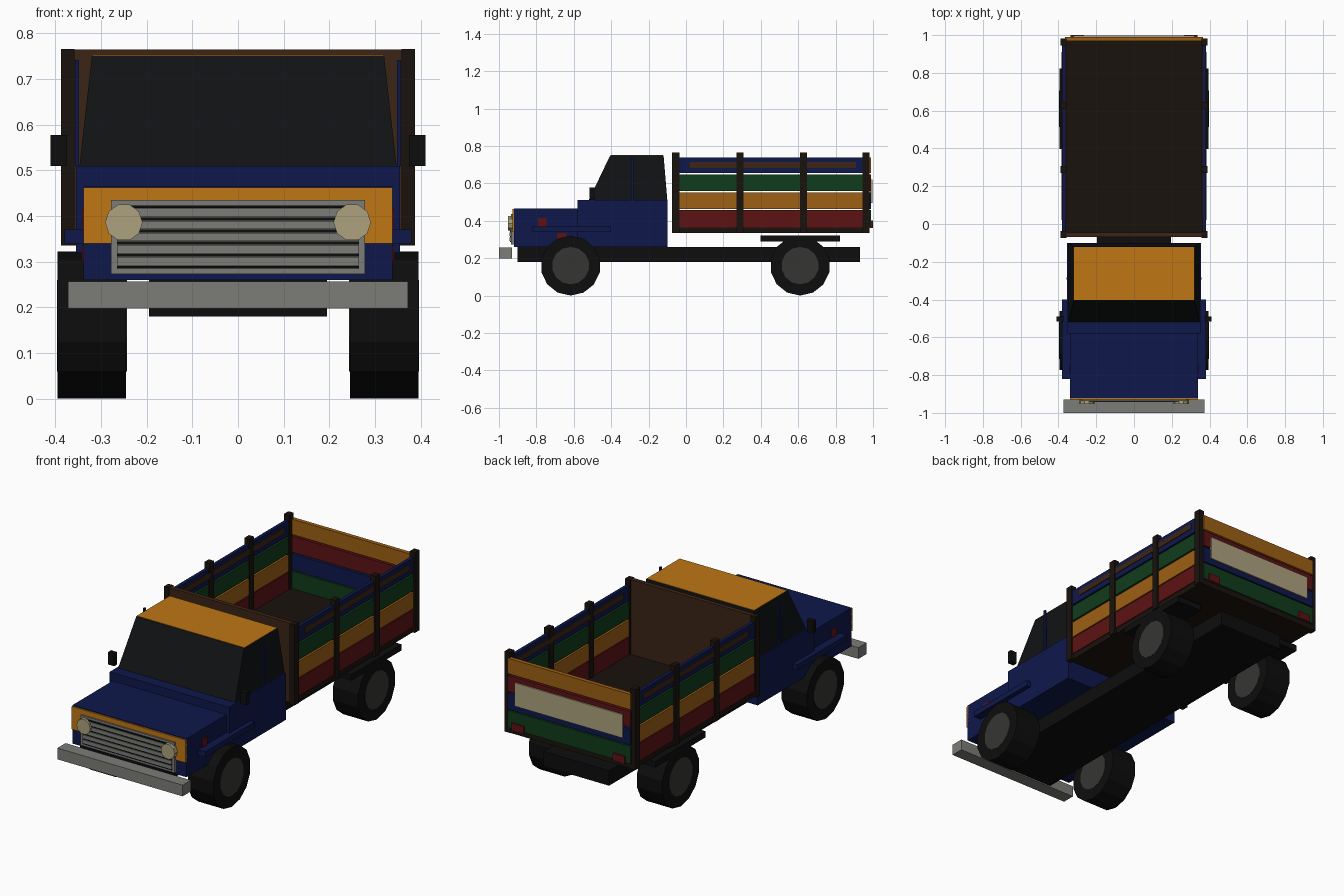
import bpy, bmesh, math
from mathutils import Matrix

if "Cube" in bpy.data.objects:
    bpy.data.objects.remove(bpy.data.objects["Cube"])

COLORS = {
    "blue": (0.0045, 0.009, 0.072), "orange": (0.52, 0.18, 0.007), "ochre": (0.34, 0.115, 0.007),
    "red": (0.11, 0.006, 0.007), "green": (0.005, 0.045, 0.011), "brown": (0.045, 0.018, 0.008),
    "dark_brown": (0.010, 0.006, 0.004), "black": (0.004, 0.004, 0.004),
    "glass": (0.005, 0.006, 0.0065), "cream": (0.42, 0.36, 0.21),
    "steel": (0.20, 0.20, 0.185), "hub_grey": (0.036, 0.036, 0.033),
}
MATS = {}
for key, rgb in COLORS.items():
    MATS[key] = bpy.data.materials.new(key)
    MATS[key].diffuse_color = (*rgb, 1)


def finish(name, bm, color):
    bmesh.ops.recalc_face_normals(bm, faces=bm.faces[:])
    me = bpy.data.meshes.new(name)
    bm.to_mesh(me)
    bm.free()
    me.materials.append(MATS[color])
    ob = bpy.data.objects.new(name, me)
    bpy.context.collection.objects.link(ob)
    return ob


def box(name, x, y, z, color):
    """Box from (min, max) ranges."""
    bm = bmesh.new()
    bmesh.ops.create_cube(bm, size=1)
    for v in bm.verts:
        for i, (a, b) in enumerate((x, y, z)):
            v.co[i] = a if v.co[i] < 0 else b
    return finish(name, bm, color)


def pair(name, x, y, z, color):
    """Same box on both sides of the truck."""
    box(name + "_right", x, y, z, color)
    box(name + "_left", (-x[1], -x[0]), y, z, color)


def cylinder(name, center, radius, depth, sides, axis, start, color):
    """Prism along X or Y whose first corner sits at angle start above horizontal."""
    bm = bmesh.new()
    rings = []
    for d in (-depth / 2, depth / 2):
        ring = []
        for i in range(sides):
            a = start + 2 * math.pi * i / sides
            u, w = radius * math.cos(a), radius * math.sin(a)
            ring.append(bm.verts.new((d, u, w) if axis == "X" else (u, d, w)))
        bm.faces.new(ring)
        rings.append(ring)
    for i in range(sides):
        j = (i + 1) % sides
        bm.faces.new((rings[0][i], rings[0][j], rings[1][j], rings[1][i]))
    bmesh.ops.transform(bm, matrix=Matrix.Translation(center), verts=bm.verts[:])
    return finish(name, bm, color)


# chassis and bumper
box("chassis", (-.195, .195), (-.90, .93), (.18, .26), "black")
box("front_bumper", (-.372, .372), (-1.0, -.93), (.197, .257), "steel")

# wheels with hubs showing on both faces
for s, side in ((1, "right"), (-1, "left")):
    for y, end in ((-.617, "front"), (.61, "rear")):
        cylinder(f"{end}_{side}_wheel", (s * .32, y, .16), .16, .15, 14, "X", math.pi / 2, "black")
        cylinder(f"{end}_{side}_hub", (s * .32, y, .16), .10, .153, 14, "X", math.pi / 2, "hub_grey")

# cab and hood
box("hood", (-.338, .338), (-.92, -.57), (.26, .466), "blue")
box("cab_body", (-.355, .355), (-.58, -.10), (.26, .51), "blue")
box("nose_panel", (-.338, .338), (-.928, -.915), (.34, .462), "orange")
pair("front_fender", (.33, .38), (-.82, -.40), (.34, .37), "blue")
pair("side_marker", (.33, .342), (-.79, -.745), (.37, .415), "red")
pair("lower_marker", (.33, .342), (-.69, -.64), (.30, .335), "red")

# tapered cab glass
glass = box("cab_windows", (-.347, .347), (-.52, -.10), (.51, .75), "glass")
for v in glass.data.vertices:
    if v.co.z > .7:
        v.co.x *= .32 / .347
        v.co.y = -.405 if v.co.y < -.3 else -.12
box("roof_panel", (-.319, .319), (-.402, -.122), (.745, .752), "orange")
pair("door_pillar", (.348, .357), (-.294, -.282), (.51, .742), "blue")
pair("mirror", (.374, .41), (-.515, -.49), (.51, .577), "black")

# grille and headlights
box("grille", (-.278, .278), (-.936, -.92), (.273, .435), "steel")
for i in range(6):
    z = .288 + i * .0264
    box(f"grille_slot_{i}", (-.265, .265), (-.941, -.93), (z - .003, z + .003), "black")
    if i < 5:
        box(f"grille_bar_{i}", (-.265, .265), (-.943, -.93), (z + .004, z + .0224), "steel")
for s, side in ((1, "right"), (-1, "left")):
    cylinder(f"headlight_{side}", (s * .25, -.936, .386), .041, .034, 10, "Y", 0, "cream")

# cargo bed floor, headboard and rear fenders
box("bed_floor", (-.375, .375), (-.06, .98), (.335, .365), "dark_brown")
box("headboard", (-.375, .375), (-.068, -.045), (.34, .765), "brown")
pair("rear_fender", (.245, .395), (.397, .823), (.29, .322), "black")

# coloured planks on the sides and tailgate
ROWS = [(.365, .458), (.464, .551), (.56, .646), (.655, .737)]
for i, (z, c) in enumerate(zip(ROWS, ("red", "ochre", "green", "blue"))):
    pair(f"side_plank_{i}", (.362, .38), (-.06, .975), z, c)
for i, (z, c) in enumerate(zip(ROWS, ("green", "blue", "red", "ochre"))):
    box(f"tailgate_plank_{i}", (-.365, .365), (.968, .99), z, c)
pair("side_stripe", (.358, .384), (.02, .91), (.683, .714), "brown")

# stakes
for i, y in enumerate((-.055, .288, .628, .963)):
    pair(f"stake_{i}", (.358, .388), (y - .019, y + .019), (.335, .766), "dark_brown")

# tailgate panel and lights
box("tailgate_panel", (-.32, .32), (.985, .997), (.495, .62), "cream")
pair("tail_light", (.265, .335), (.985, 1.0), (.36, .40), "red")

for m in bpy.data.materials:
    if m.users and not m.is_grease_pencil:
        m.use_nodes = True
        m.node_tree.nodes["Principled BSDF"].inputs["Base Color"].default_value = m.diffuse_color
